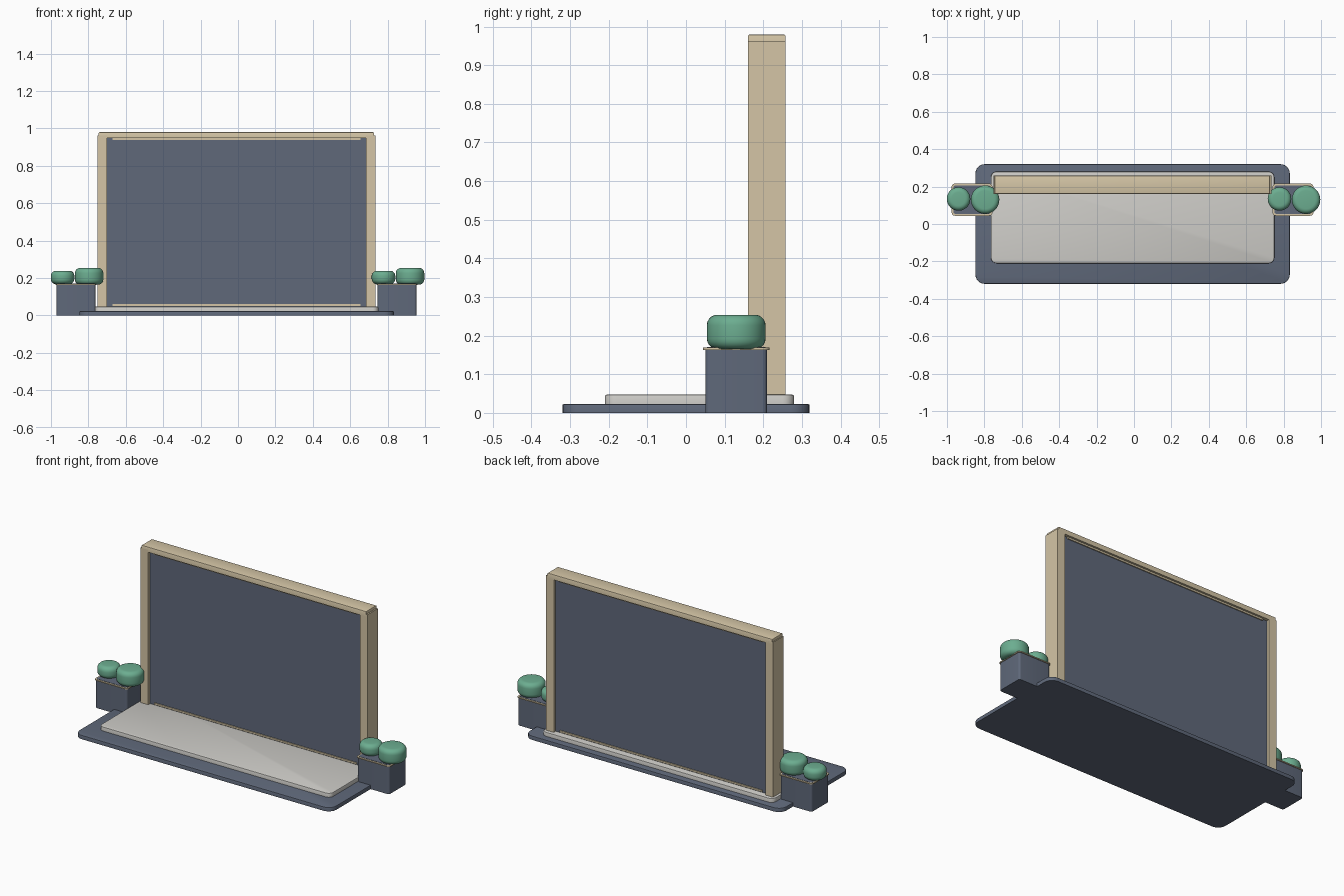
import bpy, bmesh, math
from mathutils import Vector

cube = bpy.data.objects.get("Cube")
if cube:
    bpy.data.objects.remove(cube, do_unlink=True)


def material(name, rgb):
    m = bpy.data.materials.new(name)
    m.use_nodes = True
    m.diffuse_color = (*rgb, 1)
    bsdf = m.node_tree.nodes["Principled BSDF"]
    bsdf.inputs["Base Color"].default_value = (*rgb, 1)
    return m


SLATE = material("slate", (0.115, 0.14, 0.195))
WOOD = material("pale wood", (0.66, 0.56, 0.38))
STONE = material("light stone", (0.62, 0.61, 0.58))
LEAF = material("leaf green", (0.15, 0.42, 0.28))


def finish(name, bm, mat):
    mesh = bpy.data.meshes.new(name)
    bm.to_mesh(mesh)
    bm.free()
    mesh.materials.append(mat)
    ob = bpy.data.objects.new(name, mesh)
    bpy.context.collection.objects.link(ob)
    bpy.ops.object.select_all(action='DESELECT')
    ob.select_set(True)
    bpy.context.view_layer.objects.active = ob
    bpy.ops.object.shade_smooth_by_angle(angle=math.radians(35))
    return ob


def box(name, mat, x, y, z, corner=0, edge=0):
    """Box from (min, max) ranges, with rounded upright corners and softened rims."""
    bm = bmesh.new()
    bmesh.ops.create_cube(bm, size=1)
    lo, hi = Vector((x[0], y[0], z[0])), Vector((x[1], y[1], z[1]))
    for v in bm.verts:
        v.co = [lo[i] + (v.co[i] + 0.5) * (hi[i] - lo[i]) for i in range(3)]
    if corner:
        upright = [e for e in bm.edges if abs(e.verts[0].co.z - e.verts[1].co.z) > 1e-4]
        bmesh.ops.bevel(bm, geom=upright, offset=corner, segments=6, profile=0.5, affect='EDGES')
    if edge:
        rim = [e for e in bm.edges if min(v.co.z for v in e.verts) > hi.z - 1e-4]
        bmesh.ops.bevel(bm, geom=rim, offset=edge, segments=2, profile=0.5, affect='EDGES')
    return finish(name, bm, mat)


def bush(name, x, y, z, radius, height):
    """Short drum with well rounded top and bottom."""
    bm = bmesh.new()
    bmesh.ops.create_cone(bm, cap_ends=True, segments=40, radius1=radius, radius2=radius, depth=height)
    rims = [e for e in bm.edges if abs(e.verts[0].co.z - e.verts[1].co.z) < 1e-5]
    bmesh.ops.bevel(bm, geom=rims, offset=0.027, segments=5, profile=0.5, affect='EDGES')
    bmesh.ops.translate(bm, verts=bm.verts, vec=(x, y, z + height / 2))
    return finish(name, bm, LEAF)


# Stepped platform
box("base_plinth", SLATE, (-0.848, 0.833), (-0.32, 0.32), (0, 0.023), 0.05, 0.004)
box("floor_slab", STONE, (-0.765, 0.75), (-0.21, 0.28), (0.023, 0.047), 0.03, 0.004)

# Wooden frame around the wall panel
for side, x in (("right", -0.75), ("left", 0.685)):
    box(side + "_post", WOOD, (x, x + 0.05), (0.16, 0.258), (0.045, 0.963))
box("top_beam", WOOD, (-0.745, 0.727), (0.16, 0.258), (0.949, 0.98), 0, 0.006)
box("wall_panel", SLATE, (-0.702, 0.687), (0.178, 0.24), (0.045, 0.955))

# Thin trims along the top and bottom of the panel, on both faces
for name, z in (("bottom_trim", 0.051), ("top_trim", 0.939)):
    box(name, WOOD, (-0.67, 0.655), (0.172, 0.246), (z, z + 0.01))

# Planters, repeated at each end with the same arrangement
for side, x in (("right", -0.866), ("left", 0.85)):
    y = 0.13
    box(side + "_planter", SLATE, (x - 0.104, x + 0.104), (y - 0.08, y + 0.08), (0, 0.164), 0.012)
    box(side + "_planter_rim", WOOD, (x - 0.109, x + 0.109), (y - 0.086, y + 0.086), (0.163, 0.169), 0.018)
    box(side + "_planter_soil", SLATE, (x - 0.1, x + 0.1), (y - 0.076, y + 0.076), (0.165, 0.1705), 0.012)
    bush(side + "_small_bush", x - 0.072, y + 0.004, 0.168, 0.063, 0.071)
    bush(side + "_large_bush", x + 0.07, y, 0.165, 0.076, 0.089)
